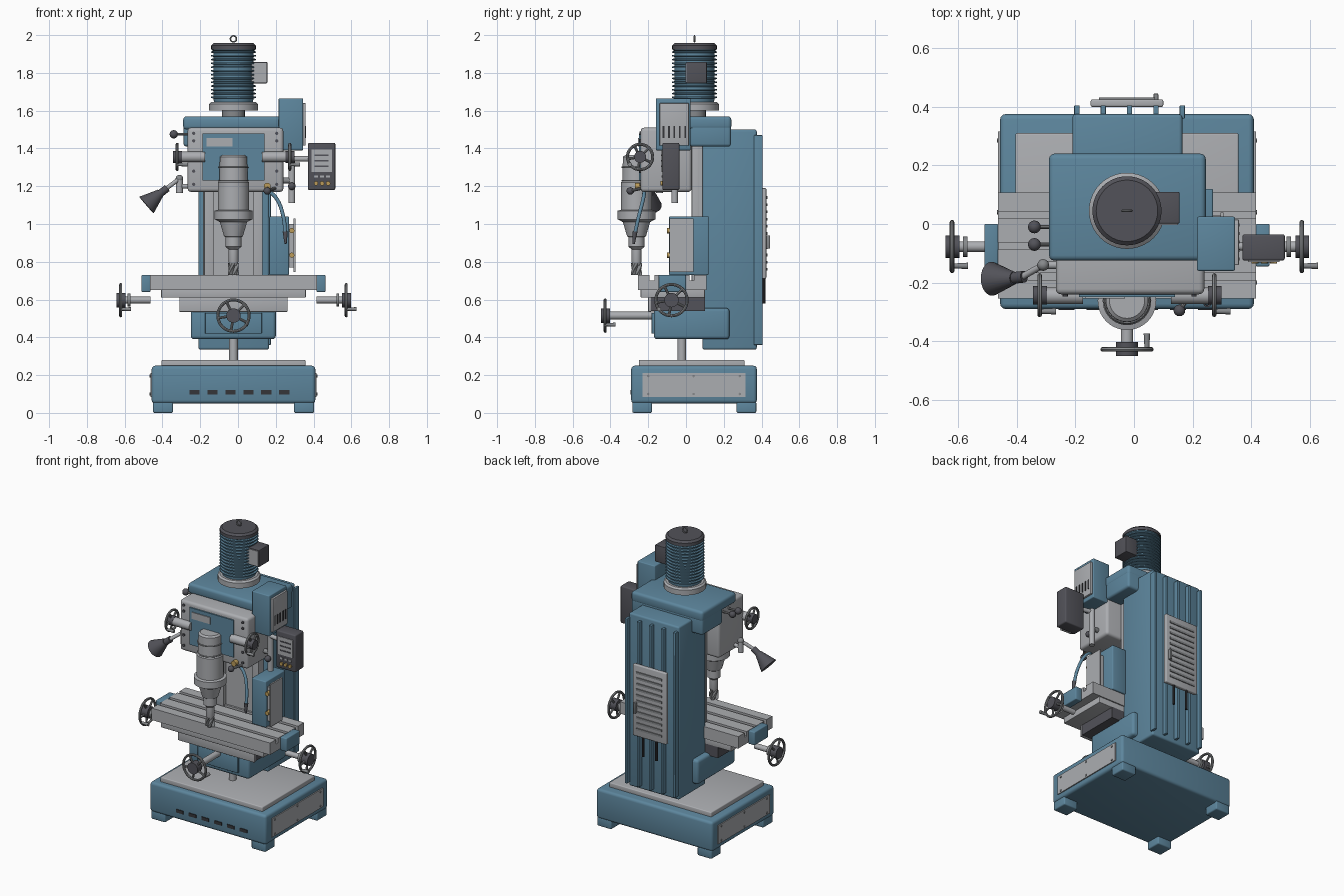
import bpy, bmesh
from math import sin, cos, tau, radians
from mathutils import Vector, Matrix

if "Cube" in bpy.data.objects:
    bpy.data.objects.remove(bpy.data.objects["Cube"])


def paint(name, r, g, b):
    m = bpy.data.materials.new(name)
    m.use_nodes = True
    m.diffuse_color = (r, g, b, 1)
    node = next(n for n in m.node_tree.nodes if n.type == "BSDF_PRINCIPLED")
    node.inputs["Base Color"].default_value = (r, g, b, 1)
    node.inputs["Roughness"].default_value = .6
    return m


blue = paint("machine blue", .11, .24, .34)
gray = paint("light gray", .41, .42, .44)
steel = paint("steel", .24, .25, .26)
dark = paint("dark gray", .085, .085, .1)
black = paint("slot black", .035, .035, .04)
brass = paint("brass", .5, .33, .1)
CX = -.024          # centre line of the machine
made = []


def finish(name, bm, mat):
    bmesh.ops.recalc_face_normals(bm, faces=bm.faces)
    mesh = bpy.data.meshes.new(name)
    bm.to_mesh(mesh)
    bm.free()
    mesh.materials.append(mat)
    obj = bpy.data.objects.new(name, mesh)
    bpy.context.collection.objects.link(obj)
    made.append(obj)
    return obj


def box(name, xs, ys, zs, mat, bevel=0):
    bm = bmesh.new()
    bmesh.ops.create_cube(bm, size=1)
    for v in bm.verts:
        v.co = [sum(s) / 2 + c * (s[1] - s[0]) for c, s in zip(v.co, (xs, ys, zs))]
    if bevel:
        bmesh.ops.bevel(bm, geom=bm.edges[:], offset=bevel, segments=3, profile=.5, affect="EDGES")
    return finish(name, bm, mat)


def around(c, half):
    return (c - half, c + half)


def rod(name, a, b, r, mat, r_end=None, sides=24):
    a, b = Vector(a), Vector(b)
    turn = (b - a).to_track_quat("Z", "Y").to_matrix().to_4x4()
    bm = bmesh.new()
    bmesh.ops.create_cone(bm, cap_ends=True, segments=sides, radius1=r,
                          radius2=r if r_end is None else r_end, depth=(b - a).length,
                          matrix=Matrix.Translation((a + b) / 2) @ turn)
    return finish(name, bm, mat)


def ball(name, at, r, mat):
    bm = bmesh.new()
    bmesh.ops.create_uvsphere(bm, u_segments=16, v_segments=10, radius=r, matrix=Matrix.Translation(at))
    return finish(name, bm, mat)


def lathe(name, x, y, profile, mat, sides=40):
    bm = bmesh.new()
    rings = [[bm.verts.new((x + r * cos(tau * i / sides), y + r * sin(tau * i / sides), z))
              for i in range(sides)] for r, z in profile]
    for low, high in zip(rings, rings[1:]):
        for i in range(sides):
            j = (i + 1) % sides
            bm.faces.new((low[i], low[j], high[j], high[i]))
    bm.faces.new(rings[0])
    bm.faces.new(rings[-1])
    return finish(name, bm, mat)


def hoop(name, at, axis, major, minor, mat):
    bpy.ops.mesh.primitive_torus_add(major_radius=major, minor_radius=minor, major_segments=36,
                                     minor_segments=8, location=at,
                                     rotation=Vector(axis).to_track_quat("Z", "Y").to_euler())
    obj = bpy.context.object
    obj.name = name
    obj.data.materials.append(mat)
    made.append(obj)


def tube(name, points, r, mat):
    curve = bpy.data.curves.new(name, "CURVE")
    curve.dimensions = "3D"
    curve.bevel_depth = r
    curve.use_fill_caps = True
    spline = curve.splines.new("BEZIER")
    spline.bezier_points.add(len(points) - 1)
    for bp, p in zip(spline.bezier_points, points):
        bp.co = p
        bp.handle_left_type = bp.handle_right_type = "AUTO"
    curve.materials.append(mat)
    obj = bpy.data.objects.new(name, curve)
    bpy.context.collection.objects.link(obj)


def handwheel(name, at, axis, r, grip):
    at, axis = Vector(at), Vector(axis)
    hoop(name + "_rim", at, axis, r - .008, .008, steel)
    rod(name + "_hub", at - axis * .022, at + axis * .025, r * .42, dark)
    side = axis.orthogonal().normalized()
    for k in range(5):
        arm = Matrix.Rotation(tau * k / 5, 3, axis) @ side
        rod(name + "_spoke", at, at + arm * (r - .01), .007, steel, sides=8)
    start = at + Vector(grip)
    rod(name + "_grip", start, start + axis * .055, .008, steel, .011, 12)


# Base: feet, body, tray, side covers and front vents
for fx in (-.397, .35):
    for fy in (-.232, .32):
        box("foot", around(fx, .053), around(fy, .052), (0, .06), blue, .008)
box("base", around(CX, .433), (-.29, .375), (.05, .25), blue, .018)
box("base_tray", around(CX, .381), (-.25, .31), (.24, .28), gray, .006)
for s in (-1, 1):
    face = CX + s * .433
    box("base_side_cover", around(face, .007), (-.23, .315), (.085, .21), gray)
    for y in (-.2, .04, .285):
        for z in (.1, .195):
            rod("cover_screw", (face, y, z), (face + s * .011, y, z), .007, steel, sides=8)
for k in range(6):
    box("base_vent", around(-.23 + k * .095, .027), (-.294, -.28), (.098, .12), black)

# Column with rear ribs, front slideway and lead screw
box("column", (-.21, .165), (.087, .375), (.335, 1.5), blue, .012)
for k in range(5):
    box("column_rib", around(-.195 + k * .09, .009), (.36, .405), (.36, 1.47), blue, .003)
box("slideway", (-.185, .13), (.055, .09), (.56, 1.48), gray)
for s in (-1, 1):
    box("slideway_rail", around(CX + s * .13, .025), (.03, .07), (.56, 1.48), gray, .003)
rod("lift_screw", (CX, -.022, .27), (CX, -.022, .42), .023, gray)

# Rear louvred door
box("rear_door", (-.148, .1), (.4, .425), (.71, 1.19), gray, .006)
for k in range(11):
    box("rear_louvre", around(CX, .095), (.42, .431), around(.76 + k * .038, .007), steel)
box("rear_latch", around(.075, .008), (.42, .445), (.87, .94), steel, .003)
for x in (-.07, .03):
    rod("rear_cable", (x, .413, .58), (x, .413, .72), .009, black, sides=10)

# Knee, saddle and table with slots
box("knee", (-.25, .2), (-.17, .23), (.39, .555), blue, .018)
box("knee_plate", around(CX, .15), (-.182, -.16), (.42, .53), blue, .003)
box("saddle", around(CX, .284), (-.19, .1), (.54, .615), dark)
box("saddle_front", around(CX, .286), (-.2, -.185), (.535, .612), gray, .003)
box("table_underside", around(CX, .383), (-.24, .1), (.61, .66), gray, .004)
box("table_body", around(CX, .441), (-.255, .108), (.65, .7), gray)
edges = [-.255]
for y in (-.18, -.075, .03):
    edges += around(y, .012)
edges.append(.108)
for a, b in zip(edges[::2], edges[1::2]):
    box("table_land", around(CX, .441), (a, b), (.69, .73), gray)
for s in (-1, 1):
    box("table_end", around(CX + s * .463, .024), (-.145, 0), (.64, .73), blue, .006)
    rod("table_shaft", (CX + s * .44, -.077, .597), (CX + s * .6, -.077, .597), .018, gray)
    rod("table_collar", (CX + s * .545, -.077, .597), (CX + s * .56, -.077, .597), .035, steel)
    handwheel("table_wheel", (CX + s * .597, -.077, .597), (1, 0, 0), .091, (0, -.066, -.048))
rod("knee_shaft", (CX, -.43, .515), (CX, -.16, .515), .021, gray)
handwheel("knee_wheel", (CX, -.428, .515), (0, 1, 0), .091, (.068, 0, -.048))

# Side cabinet with stand-off door
box("cabinet", (.165, .27), (-.09, .12), (.73, 1.04), blue, .006)
box("cabinet_door", (.295, .305), (-.088, .04), (.745, 1.03), gray)
box("cabinet_door_frame", (.26, .298), (-.07, .03), (.77, 1.0), gray)
for z in (.835, .965):
    rod("cabinet_knob", (.285, -.1, z), (.285, -.065, z), .014, brass, sides=12)

# Head: gear housing, front plate and rear cap
box("head_housing", (-.267, .24), (-.24, .03), (1.17, 1.51), gray, .018)
box("head_cap", (-.29, .245), (-.125, .24), (1.5, 1.57), blue, .018)
box("head_collar", (-.288, .243), (.02, .238), (1.41, 1.54), blue, .015)
box("head_front_plate", (-.188, .14), (-.249, -.23), (1.23, 1.48), blue)
box("name_plate", (-.167, -.03), (-.254, -.24), (1.41, 1.455), gray)
for x in (-.235, .205):
    for z in (1.21, 1.28, 1.44, 1.48):
        rod("head_screw", (x, -.23, z), (x, -.247, z), .009, dark, sides=8)
for s in (-1, 1):
    rod("feed_shaft", (CX + s * .15, -.245, 1.355), (CX + s * .285, -.245, 1.355), .028, gray)
    handwheel("feed_wheel", (CX + s * .298, -.243, 1.355), (1, 0, 0), .075, (0, -.055, -.04))
for y in (-.01, -.07):
    rod("shift_lever", (-.25, y, 1.475), (-.34, y, 1.475), .007, steel, sides=10)
    ball("shift_knob", (-.34, y, 1.475), .022, dark)

# Spindle nose and fluted cutter
lathe("spindle", CX, -.262, [(.06, 1.365), (.072, 1.355), (.075, 1.23), (.083, 1.22), (.083, 1.075),
      (.1, 1.07), (.1, 1.025), (.072, 1.01), (.05, .935), (.042, .93), (.042, .88),
      (.026, .865), (.026, .8), (.02, .78)], gray)
for z in (1.23, 1.3):
    hoop("spindle_band", (CX, -.262, z), (0, 0, 1), .076, .004, steel)
bm = bmesh.new()
layers = [[bm.verts.new((CX + r * cos(a), -.262 + r * sin(a), .73 + .008 * n))
           for i in range(12) for r, a in [((.03, .028, .016)[i % 3], tau * i / 12 + n * .17)]]
          for n in range(9)]
for low, high in zip(layers, layers[1:]):
    for i in range(12):
        bm.faces.new((low[i - 1], low[i], high[i], high[i - 1]))
bm.faces.new(layers[0])
bm.faces.new(layers[-1])
finish("cutter", bm, steel)

# Motor with cooling fins, cap, lifting eye and terminal box
MY = .045
fins = [(.1, 1.62)]
for k in range(13):
    z = 1.665 + k * .02
    fins += [(.106, z), (.118, z + .002), (.118, z + .009), (.106, z + .011)]
lathe("motor_body", CX, MY, fins + [(.114, 1.92), (.114, 1.94)], blue)
lathe("motor_flange", CX, MY, [(.13, 1.6), (.13, 1.635), (.118, 1.645)], gray)
rod("motor_neck", (CX, MY, 1.56), (CX, MY, 1.61), .06, steel)
lathe("motor_cap", CX, MY, [(.118, 1.925), (.118, 1.945), (.105, 1.957)], dark)
hoop("lifting_eye", (CX, MY, 1.98), (0, 1, 0), .016, .004, steel)
box("terminal_box", (.06, .155), (.002, .11), (1.745, 1.858), dark, .004)
box("terminal_box_front", (.07, .15), (-.003, .005), (1.75, 1.853), gray)

# Electrical box with slotted cover
box("electrical_box", (.215, .345), (-.16, .025), (1.39, 1.665), blue, .006)
box("electrical_cover", (.34, .358), (-.14, .015), (1.415, 1.64), gray, .003)
for k in range(5):
    box("cover_slot", (.35, .361), around(-.12 + k * .029, .005), (1.455, 1.52), black)

# Readout panel on its arm
rod("readout_post", (.285, -.06, 1.11), (.285, -.06, 1.36), .018, gray)
rod("post_bracket", (.22, -.06, 1.23), (.285, -.06, 1.23), .015, steel)
rod("readout_arm", (.27, -.06, 1.345), (.39, -.08, 1.345), .014, gray)
ball("post_knob", (.285, -.09, 1.2), .02, dark)
box("readout", (.37, .515), (-.125, -.035), (1.18, 1.43), dark, .008)
box("readout_screen", (.39, .497), (-.129, -.12), (1.275, 1.395), gray)
for k in range(3):
    box("readout_line", (.405, .48), (-.132, -.12), around(1.305 + k * .03, .004), dark)
    x = .413 + k * .032
    box("readout_key", around(x, .01), (-.129, -.12), (1.245, 1.258), gray)
    rod("readout_button", (x, -.12, 1.215), (x, -.134, 1.215), .012, brass, sides=12)

# Work lamp on a jointed arm
rod("lamp_post", (-.31, -.14, 1.165), (-.31, -.14, 1.24), .018, gray)
rod("lamp_bracket", (-.25, -.14, 1.2), (-.31, -.14, 1.2), .013, gray)
ball("lamp_joint", (-.31, -.14, 1.24), .02, steel)
rod("lamp_arm", (-.31, -.14, 1.24), (-.39, -.185, 1.18), .011, gray)
rod("lamp_neck", (-.375, -.18, 1.19), (-.42, -.185, 1.155), .02, dark)
rod("lamp_shade", (-.41, -.185, 1.165), (-.485, -.187, 1.1), .022, dark, .058)

# Coolant hose, valve and nozzle
rod("valve", (.155, -.235, 1.2), (.155, -.27, 1.2), .018, brass)
rod("valve_lever", (.2, -.23, 1.19), (.155, -.295, 1.175), .008, steel, sides=10)
ball("valve_knob", (.155, -.295, 1.175), .02, dark)
tube("coolant_hose", [(.155, -.22, 1.18), (.2, -.225, 1.14), (.24, -.25, 1.04), (.25, -.27, .95)], .01, blue)
rod("nozzle", (.25, -.27, .96), (.252, -.277, .895), .014, dark, .006, 12)

for obj in bpy.context.selected_objects:
    obj.select_set(False)
for obj in made:
    obj.select_set(True)
bpy.context.view_layer.objects.active = made[0]
bpy.ops.object.shade_smooth_by_angle(angle=radians(35))
